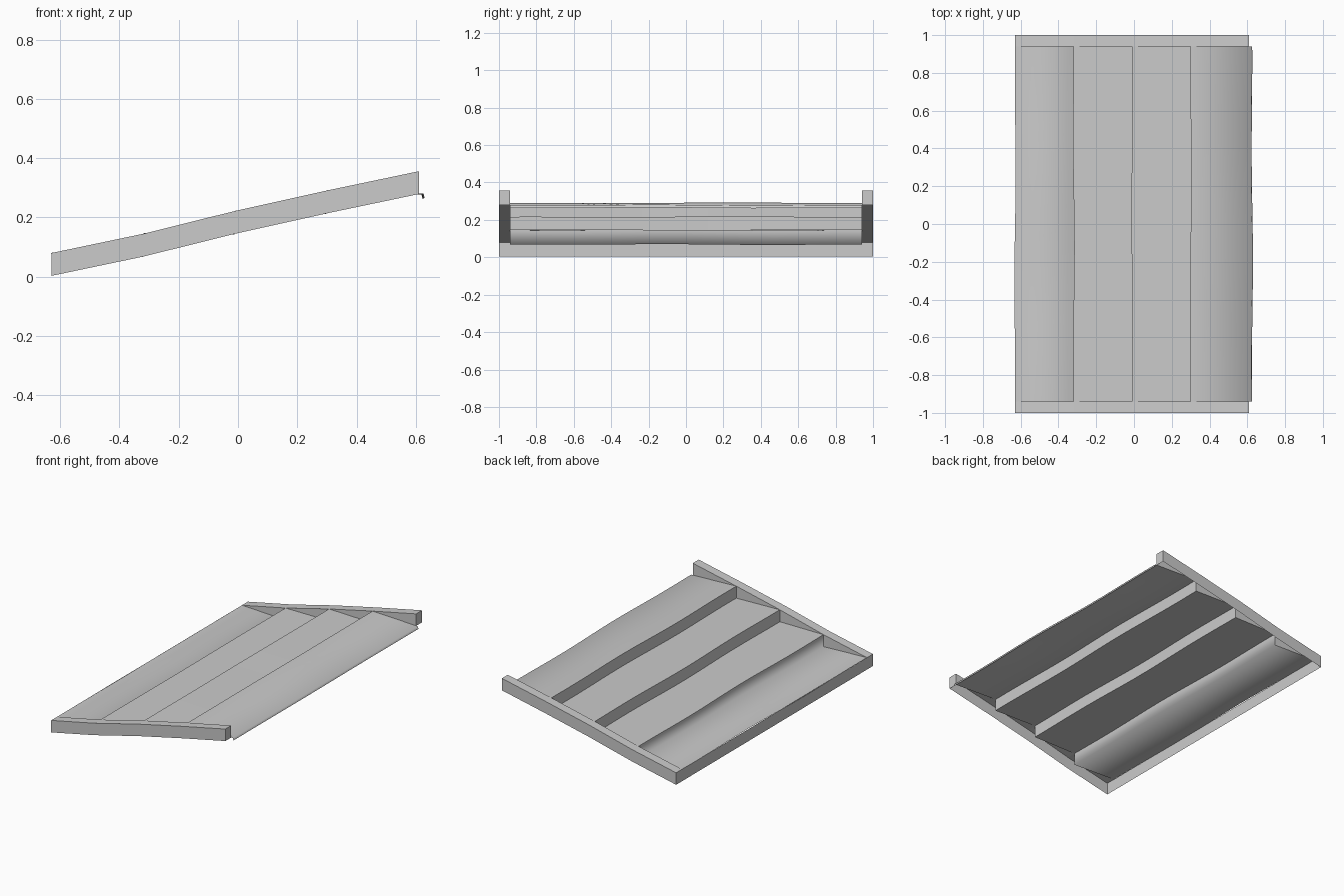
import bpy, bmesh, math

cube = bpy.data.objects.get("Cube")
if cube:
    bpy.data.objects.remove(cube, do_unlink=True)

GREY = (0.6, 0.6, 0.6, 1.0)
mat = bpy.data.materials.new("plain grey")
mat.use_nodes = True
mat.diffuse_color = GREY
mat.node_tree.nodes["Principled BSDF"].inputs["Base Color"].default_value = GREY

# Rail outline: stations along the slope, with top and bottom heights
XS = [-0.63, -0.32, -0.01, 0.30, 0.61]
TOP = [0.08, 0.145, 0.222, 0.291, 0.356]
DEPTH = 0.077
top = list(zip(XS, TOP))
bottom = [(x, z - DEPTH) for x, z in top]
INNER, OUTER = 0.94, 1.0
ROWS = 16


def finish(name, bm, smooth=False):
    mesh = bpy.data.meshes.new(name)
    for f in bm.faces:
        f.smooth = smooth
    bm.to_mesh(mesh)
    bm.free()
    mesh.materials.append(mat)
    obj = bpy.data.objects.new(name, mesh)
    bpy.context.collection.objects.link(obj)
    return obj


def sheet(name, profile, half=INNER, smooth=False, wavy=True):
    """Sweep an (x, z) profile along y, with slightly worn, uneven edges."""
    bm = bmesh.new()
    rows = []
    for j in range(ROWS + 1):
        t = j / ROWS
        y = half * (2 * t - 1)
        row = []
        for x, z in profile:
            w = 0.004 * math.sin(math.pi * t) * math.sin(9 * t + 7 * x) if wavy else 0
            row.append(bm.verts.new((x + w, y, z + w * 0.6)))
        rows.append(row)
    for a, b in zip(rows, rows[1:]):
        for i in range(len(profile) - 1):
            bm.faces.new((a[i], a[i + 1], b[i + 1], b[i]))
    return finish(name, bm, smooth)


def rail(name, side):
    """Side rail, open below, with an inner wall closing it down to the boards."""
    bm = bmesh.new()
    inner, outer = side * INNER, side * OUTER
    ti = [bm.verts.new((x, inner, z)) for x, z in top]
    to = [bm.verts.new((x, outer, z)) for x, z in top]
    bo = [bm.verts.new((x, outer, z)) for x, z in bottom]
    bi = [bm.verts.new((x, inner, z)) for x, z in bottom]
    for i in range(len(XS) - 1):
        bm.faces.new((ti[i], ti[i + 1], to[i + 1], to[i]))
        bm.faces.new((to[i], to[i + 1], bo[i + 1], bo[i]))
        bm.faces.new((ti[i], ti[i + 1], bi[i + 1]))
    for k in (0, -1):
        bm.faces.new((ti[k], to[k], bo[k], bi[k]))
    bmesh.ops.recalc_face_normals(bm, faces=bm.faces)
    # Make the top of the rail face up
    bm.normal_update()
    if sum(f.normal.z * f.calc_area() for f in bm.faces) < 0:
        bmesh.ops.reverse_faces(bm, faces=bm.faces)
    return finish(name, bm)


# Side rails
rail("front_rail", -1)
rail("back_rail", 1)

# Lower edge board
sheet("lower_fascia", [bottom[0], top[0]], wavy=False)

# Lowest board runs softly into the first riser
sheet("lowest_board", [top[0], bottom[1], top[1]], smooth=True)

# Middle boards and their risers
for i, label in ((1, "lower_middle"), (2, "upper_middle")):
    sheet(label + "_board", [top[i], bottom[i + 1]])
    sheet(label + "_riser", [bottom[i + 1], top[i + 1]])

# Highest board with a rounded drip lip
end_x, end_z = bottom[-1]
sheet("highest_board", [top[3], (end_x + 0.012, end_z), (end_x + 0.016, end_z - 0.015)],
      smooth=True)
